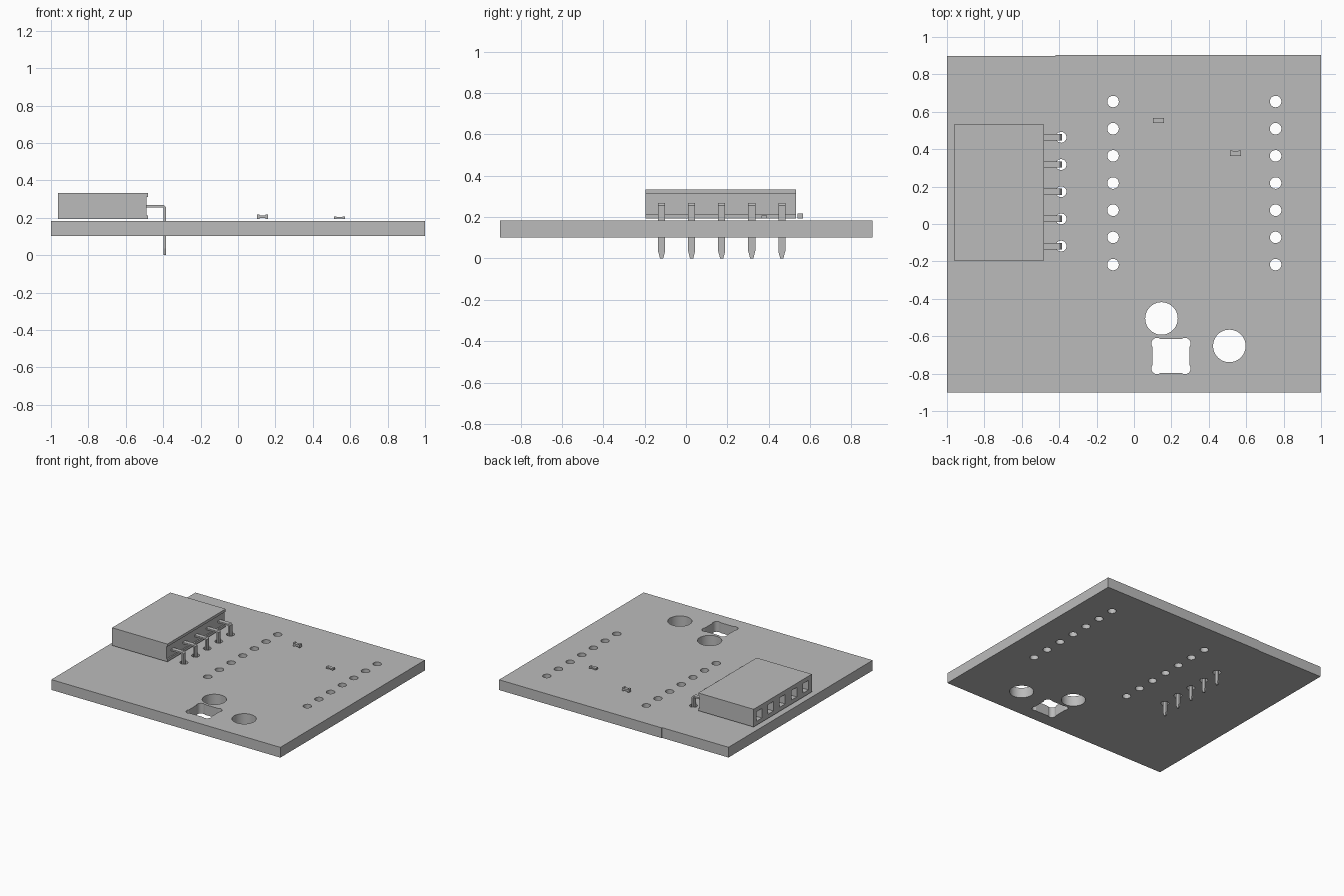
import bpy, bmesh
from math import sin, cos, radians, tau
from mathutils import Vector

cube = bpy.data.objects.get("Cube")
if cube:
    bpy.data.objects.remove(cube, do_unlink=True)

grey = bpy.data.materials.new("plain grey")
grey.use_nodes = True
grey.diffuse_color = (0.5, 0.5, 0.5, 1)
grey.node_tree.nodes["Principled BSDF"].inputs["Base Color"].default_value = grey.diffuse_color


def add_prism(bm, profile, low, high, axis="z"):
    """Extrude a 2D profile along z (xy profile) or y (xz profile)."""
    def place(p, d):
        return (p[0], p[1], d) if axis == "z" else (p[0], d, p[1])
    face = bm.faces.new([bm.verts.new(place(p, low)) for p in profile])
    out = bmesh.ops.extrude_face_region(bm, geom=[face])["geom"]
    verts = [v for v in out if isinstance(v, bmesh.types.BMVert)]
    shift = Vector(place((0, 0), high - low))
    bmesh.ops.translate(bm, verts=verts, vec=shift)


def add_box(bm, x0, x1, y0, y1, z0, z1):
    add_prism(bm, [(x0, y0), (x1, y0), (x1, y1), (x0, y1)], z0, z1)


def finish(bm, name):
    bmesh.ops.recalc_face_normals(bm, faces=bm.faces)
    mesh = bpy.data.meshes.new(name)
    bm.to_mesh(mesh)
    bm.free()
    mesh.materials.append(grey)
    obj = bpy.data.objects.new(name, mesh)
    bpy.context.collection.objects.link(obj)
    return obj


def cut(obj, cutter):
    mod = obj.modifiers.new("openings", "BOOLEAN")
    mod.operation = "DIFFERENCE"
    mod.solver = "EXACT"
    mod.object = cutter
    bpy.ops.object.select_all(action="DESELECT")
    bpy.context.view_layer.objects.active = obj
    obj.select_set(True)
    bpy.ops.object.modifier_apply(modifier=mod.name)
    bpy.data.objects.remove(cutter, do_unlink=True)
    bpy.ops.object.shade_smooth_by_angle(angle=radians(30))


def circle(cx, cy, r, n):
    return [(cx + r * cos(tau * i / n), cy + r * sin(tau * i / n)) for i in range(n)]


BOTTOM, TOP = 0.102, 0.183
PITCH = 0.1453
pin_rows = [-0.118 + PITCH * i for i in range(5)]

# Circuit board, with a slight step in its back edge
bm = bmesh.new()
add_prism(bm, [(-1, -0.9), (1, -0.9), (1, 0.903), (-0.42, 0.903),
               (-0.42, 0.898), (-1, 0.898)], BOTTOM, TOP)
board = finish(bm, "circuit_board")

# Holes: two rows, the pin holes, two large ones and a relieved rectangle
bm = bmesh.new()
holes = [(x, -0.217 + PITCH * i, 0.031) for x in (-0.112, 0.757) for i in range(7)]
holes += [(-0.39, y, 0.029) for y in pin_rows]
holes += [(0.147, -0.505, 0.087), (0.51, -0.652, 0.087)]
for x, y, r in holes:
    add_prism(bm, circle(x, y, r, 48 if r > 0.05 else 24), 0, 0.3)
window = []
for k, (sx, sy) in enumerate([(1, 1), (-1, 1), (-1, -1), (1, -1)]):
    for i in range(13):
        a = radians(90 * k - 38 + 166 * i / 12)
        window.append((0.198 + sx * 0.075 + 0.03 * cos(a),
                       -0.706 + sy * 0.067 + 0.03 * sin(a)))
add_prism(bm, window, 0, 0.3)
cut(board, finish(bm, "hole_cutter"))

# Connector housing, recessed along the pin side
bm = bmesh.new()
add_prism(bm, [(-0.963, 0.193), (-0.48, 0.193), (-0.48, 0.213), (-0.49, 0.213),
               (-0.49, 0.312), (-0.48, 0.312), (-0.48, 0.333), (-0.963, 0.333)],
          -0.195, 0.532, "y")
housing = finish(bm, "connector_housing")

# Sockets in the outer side of the housing
bm = bmesh.new()
for y in pin_rows:
    add_box(bm, -1.1, -0.62, y - 0.034, y + 0.034, 0.225, 0.3)
cut(housing, finish(bm, "socket_cutter"))

# Bent flat pins with tapered tips
for n, y in enumerate(pin_rows, 1):
    bm = bmesh.new()
    add_prism(bm, [(-0.53, 0.255), (-0.402, 0.255), (-0.398, 0.251), (-0.398, 0.035),
                   (-0.386, 0.035), (-0.386, 0.257), (-0.396, 0.267), (-0.53, 0.267)],
              y - 0.017, y + 0.017, "y")
    add_box(bm, -0.398, -0.386, y - 0.017, y + 0.017, 0, 0.035)
    for v in bm.verts:
        if v.co.z < 0.001:
            v.co.y = y + (v.co.y - y) * 0.45
    finish(bm, f"connector_pin_{n}")

# Small chip parts: a thinner core between two end caps
for name, x, y, top, waist in (("capacitor", 0.131, 0.553, 0.218, 0.005),
                               ("resistor", 0.543, 0.378, 0.207, 0.002)):
    bm = bmesh.new()
    for side in (-1, 1):
        xs = sorted((x + side * 0.017, x + side * 0.03))
        add_box(bm, *xs, y - 0.014, y + 0.014, 0.193, top)
    add_box(bm, x - 0.017, x + 0.017, y - 0.013, y + 0.013, 0.193 + waist, top - waist)
    finish(bm, name)
